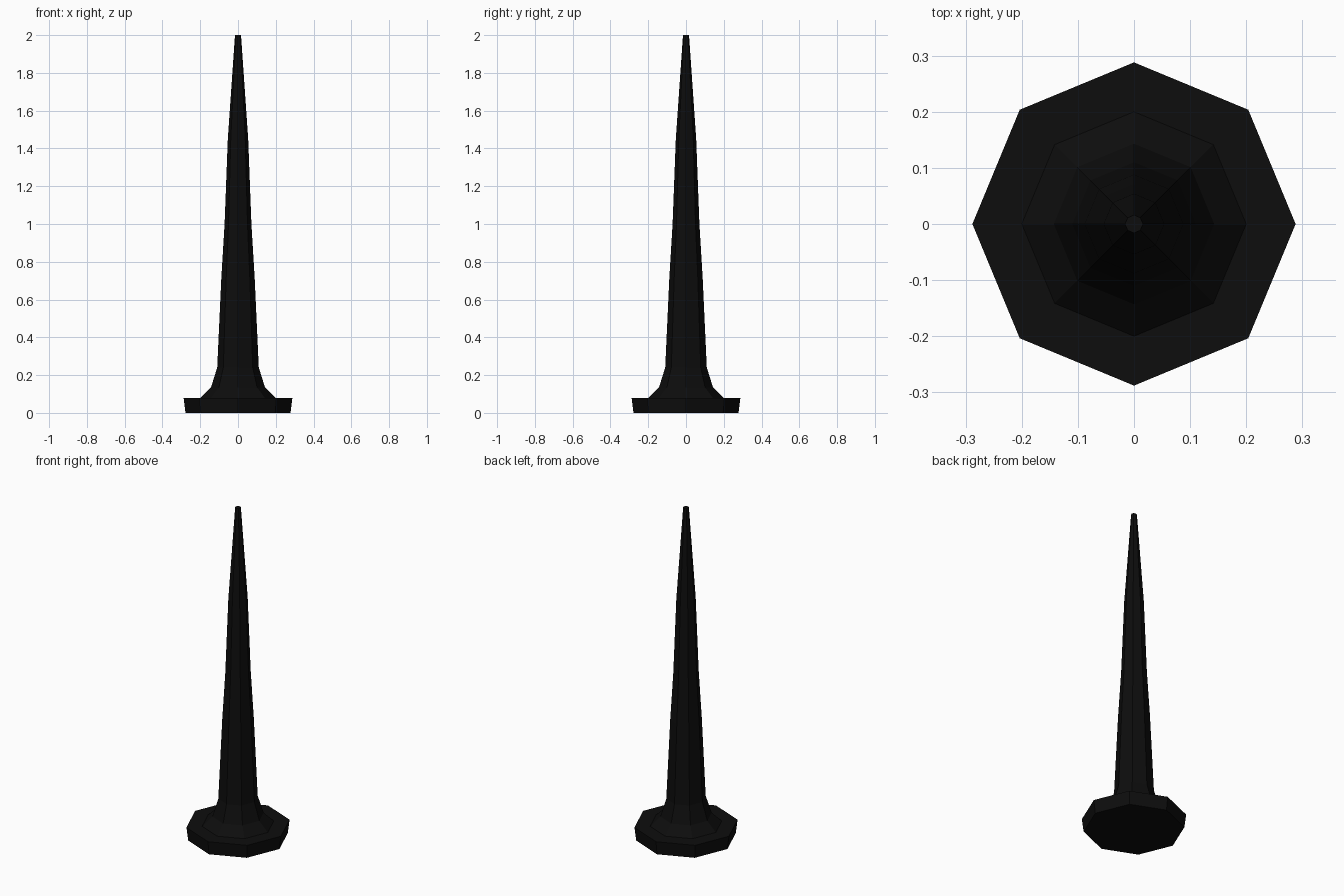
import bpy, bmesh, math

if "Cube" in bpy.data.objects:
    bpy.data.objects.remove(bpy.data.objects["Cube"])

SIDES = 8

# Single flat colour
black = bpy.data.materials.new("matte_black")
black.diffuse_color = (0.004, 0.004, 0.004, 1)
black.use_nodes = True
black.node_tree.nodes["Principled BSDF"].inputs["Base Color"].default_value = black.diffuse_color


def lathe(name, profile):
    """Turn a (radius, height) profile into a closed octagonal solid."""
    bm = bmesh.new()
    rings = []
    for r, z in profile:
        rings.append([bm.verts.new((r * math.cos(2 * math.pi * i / SIDES),
                                    r * math.sin(2 * math.pi * i / SIDES), z))
                      for i in range(SIDES)])
    for low, high in zip(rings, rings[1:]):
        for i in range(SIDES):
            j = (i + 1) % SIDES
            bm.faces.new((low[i], low[j], high[j], high[i]))
    bm.faces.new(rings[0][::-1])
    bm.faces.new(rings[-1])
    bmesh.ops.recalc_face_normals(bm, faces=bm.faces)
    mesh = bpy.data.meshes.new(name)
    bm.to_mesh(mesh)
    bm.free()
    mesh.materials.append(black)
    obj = bpy.data.objects.new(name, mesh)
    bpy.context.collection.objects.link(obj)
    return obj


# Flared foot, sloped collar and tapering shaft in one piece
lathe("tapered_spike", [
    (0.278, 0.0), (0.288, 0.08),                  # foot rim
    (0.20, 0.08), (0.143, 0.135), (0.11, 0.24),   # collar
    (0.088, 0.72), (0.071, 1.0), (0.054, 1.45),   # shaft
    (0.016, 2.0),                                 # tip
])
